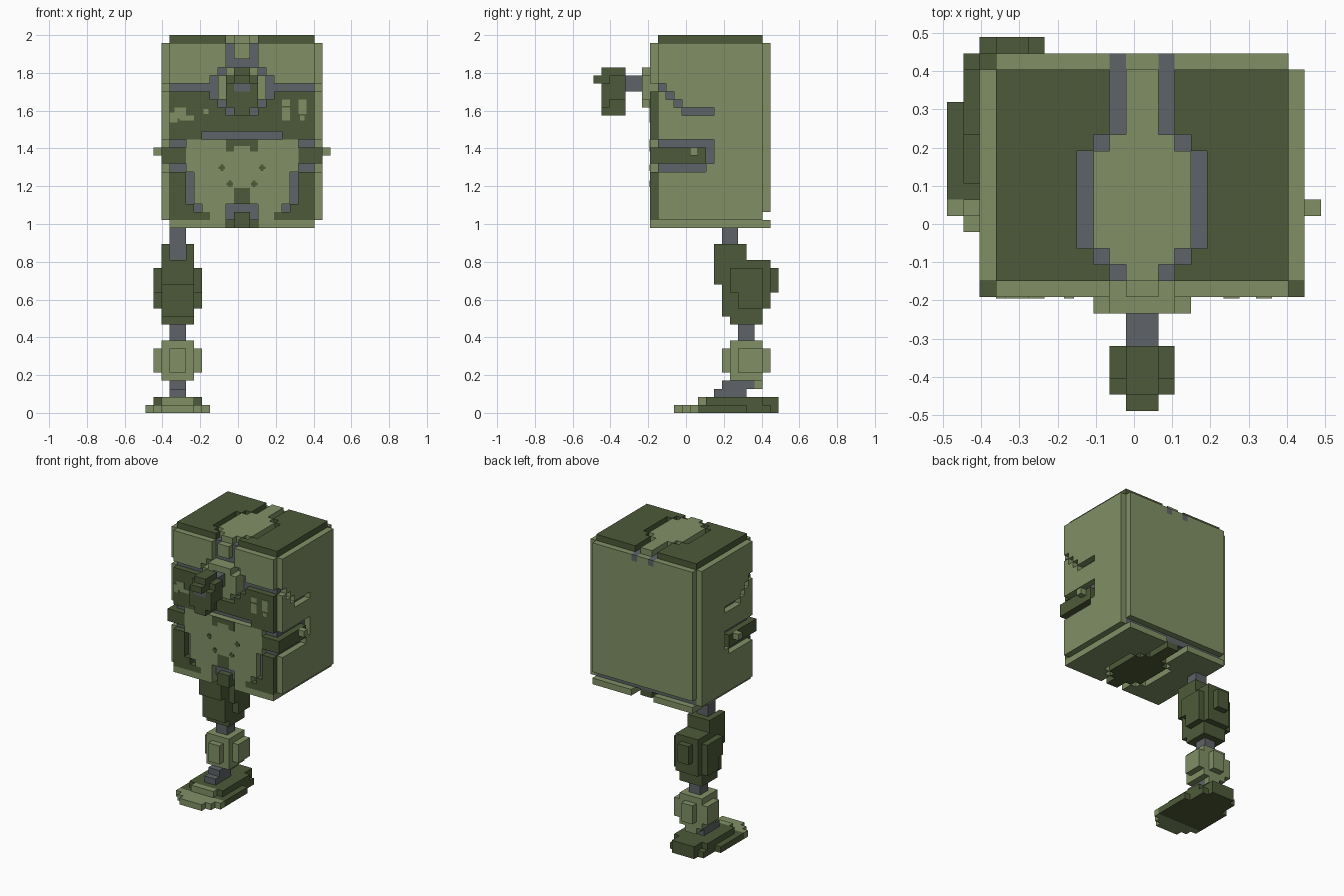
import bpy, bmesh
from mathutils import Vector

if "Cube" in bpy.data.objects:
    bpy.data.objects.remove(bpy.data.objects["Cube"])

V = 2 / 47                      # edge length of one block
MID = 24                        # x and mirrored x add up to this
COLOURS = {'light green': (0.22, 0.28, 0.13, 1),
           'dark green': (0.075, 0.102, 0.041, 1),
           'grey': (0.114, 0.125, 0.138, 1)}
L, D, G = COLOURS
mats = {}
for n, c in COLOURS.items():
    mats[n] = bpy.data.materials.new(n)
    mats[n].diffuse_color = c

grid = {}                       # block position -> (part, colour)


def box(part, col, x, y, z, mirror=False):
    """Fill (or with col None, carve) a block range; later boxes win."""
    spans = [x, (MID - x[1], MID - x[0])] if mirror else [x]
    for xs in spans:
        for i in range(*xs):
            for j in range(*y):
                for k in range(*z):
                    if col is None:
                        grid.pop((i, j, k), None)
                    else:
                        grid[i, j, k] = (part, col)


def pos(x, y, z):
    return Vector(((x - 11.5) * V, (y - 11.5) * V, z * V))


def finish(name, bm):
    me = bpy.data.meshes.new(name)
    for c in COLOURS:
        me.materials.append(mats[c])
    bm.to_mesh(me)
    bm.free()
    bpy.context.collection.objects.link(bpy.data.objects.new(name, me))


# body core, showing in the grooves, and the shell panels around it
box('body_core', G, (3, 21), (8, 21), (24, 46))
box('back_panel', L, (3, 21), (21, 22), (25, 46))
box('back_panel', G, (10, 11), (21, 22), (45, 46), True)
box('side_panel', L, (2, 3), (8, 21), (24, 46), True)

# top and bottom panels: plate, stepped groove, centre inlay
for part, z, col in (('top_panel', (46, 47), D), ('bottom_panel', (23, 24), L)):
    inlay = L if col == D else D
    box(part, col, (3, 21), (8, 21), z)
    if col == L:
        box(part, L, (3, 21), (7, 22), z)
    for x, y in (((8, 16), (10, 16)), ((9, 15), (9, 17)), ((10, 14), (7, 22))):
        box(part, None, x, y, z)
    for x, y in (((9, 15), (10, 16)), ((10, 14), (9, 17)), ((11, 13), (8, 21))):
        box(part, inlay, x, y, z)

# side grooves and wrap-round bars with pegs
for y, z in (((8, 9), 40), ((9, 10), 39), ((10, 11), 38), ((11, 15), 37)):
    box('', None, (2, 3), y, (z, z + 1), True)
box('', None, (2, 3), (8, 15), (30, 34), True)
box('side_panel', L, (2, 3), (14, 15), (30, 31), True)
box('side_bar', D, (2, 3), (7, 14), (31, 33), True)
box('side_peg', L, (1, 2), (12, 13), (32, 33), True)

# front panel
F = (7, 8)
box('front_panel', L, (3, 21), F, (24, 46))
box('', None, (3, 21), F, (40, 41))
box('front_band', D, (3, 21), F, (34, 40))
box('', None, (7, 17), F, (34, 35))
box('', None, (10, 11), F, (43, 46), True)
box('', None, (3, 5), F, (30, 34), True)
box('side_bar', D, (3, 5), F, (31, 33), True)
box('lower_corner', D, (3, 5), F, (24, 30), True)
box('lower_corner', D, (5, 6), F, (24, 26), True)
box('lower_corner', D, (6, 8), F, (24, 25), True)
box('', None, (5, 6), F, (26, 30), True)
box('', None, (6, 7), F, (25, 26), True)
box('', None, (10, 14), F, (23, 26))
box('front_latch', D, (11, 13), F, (23, 25))
box('front_panel', D, (11, 13), F, (26, 28))

# snout: grooved socket, ring, neck and block
for x, z in (((8, 16), (39, 42)), ((9, 15), (38, 43)), ((10, 14), (37, 44))):
    box('', None, x, F, z)
for x, z in (((9, 15), (39, 42)), ((10, 14), (38, 43))):
    box('snout_ring', L, x, (6, 8), z)
box('snout_neck', G, (11, 13), (4, 6), (40, 42))
box('snout', D, (10, 14), (2, 4), (39, 42))
box('snout', D, (10, 14), (1, 2), (38, 41))
box('snout', D, (11, 13), (2, 4), (37, 43))
box('snout', D, (11, 13), (1, 2), (37, 43))
box('snout', D, (11, 13), (0, 1), (41, 42))
box('snout', G, (11, 13), (1, 2), (40, 41))

# single leg
box('hip', G, (3, 5), (16, 18), (19, 23))
box('thigh', D, (2, 6), (15, 19), (16, 21))
box('thigh', D, (2, 6), (16, 22), (13, 19))
box('thigh', D, (2, 6), (16, 21), (12, 13))
box('thigh', D, (2, 6), (17, 21), (11, 12))
box('thigh', D, (3, 5), (22, 23), (15, 18))
box('thigh', D, (1, 7), (17, 21), (15, 18))
box('thigh', D, (1, 7), (18, 21), (13, 15))
box('thigh', None, (3, 5), (15, 16), (19, 21))
box('hip', G, (3, 5), (16, 17), (19, 21))
box('knee', G, (3, 5), (18, 20), (9, 11))
box('shin', L, (2, 6), (17, 21), (4, 9))
box('shin', L, (1, 7), (18, 21), (5, 8))
box('shin', L, (3, 5), (16, 22), (5, 8))
box('ankle', G, (3, 5), (16, 20), (3, 4))
box('ankle', L, (3, 5), (20, 21), (3, 4))
box('ankle', G, (3, 5), (15, 19), (2, 3))

# foot: stepped sole with light toe
for x, y0, y1 in (((0, 8), 12, 19), ((1, 7), 11, 22), ((2, 6), 10, 23)):
    box('foot', D, x, (13, y1), (0, 1))
    box('foot', L, x, (y0, 13), (0, 1))
box('foot', D, (1, 7), (14, 21), (1, 2))
box('foot', D, (2, 6), (14, 23), (1, 2))
box('foot', L, (2, 6), (13, 14), (1, 2))

# turn the blocks of each part into one outer skin
SIDES = [(a, s) for a in range(3) for s in (0, 1)]
for part in sorted({p for p, c in grid.values()}):
    bm, verts = bmesh.new(), {}
    for cell, (p, col) in grid.items():
        if p != part:
            continue
        for a, s in SIDES:
            near = list(cell)
            near[a] += 2 * s - 1
            if tuple(near) in grid:
                continue
            ring = []
            for u, w in ((0, 0), (1, 0), (1, 1), (0, 1)):
                q = list(cell)
                q[a] += s
                q[(a + 1) % 3] += u
                q[(a + 2) % 3] += w
                q = tuple(q)
                if q not in verts:
                    verts[q] = bm.verts.new(pos(*q))
                ring.append(verts[q])
            f = bm.faces.new(ring if s else ring[::-1])
            f.material_index = list(COLOURS).index(col)
    finish(part, bm)


def plates(name, col, rects):
    """Thin painted marks on the front panel: (x0, x1, z0, z1) in blocks."""
    bm = bmesh.new()
    for x0, x1, z0, z1 in rects:
        vs = bmesh.ops.create_cube(bm, size=1)['verts']
        mid = pos((x0 + x1) / 2, 7, (z0 + z1) / 2)
        for v in vs:
            v.co = mid + Vector((v.co.x * (x1 - x0) * V, v.co.y * 0.006,
                                 v.co.z * (z1 - z0) * V))
    for f in bm.faces:
        f.material_index = list(COLOURS).index(col)
    finish(name, bm)


# painted marks
dots = [(x, z) for x, z in ((9.5, 30.5), (10.5, 28.5))]
dots += [(MID - x, z) for x, z in dots]
plates('face_dots', D, [r for x, z in dots for r in
                        ((x - .4, x + .4, z - .18, z + .18), (x - .18, x + .18, z - .4, z + .4))])
plates('brow_mark', D, [(10, 14, 33.2, 34), (10, 11, 32.5, 33.2), (13, 14, 32.5, 33.2)])
plates('band_patches', L, [(3, 5, 36.6, 37.4), (3, 4, 36.1, 36.6), (4.2, 6, 36.4, 37),
                           (3.6, 5, 37.4, 38), (7.2, 7.8, 37.2, 37.8),
                           (17, 18, 36.4, 38), (17, 18, 38.2, 39),
                           (19, 20, 37.2, 39), (19.2, 19.8, 36.4, 37)])

for m in bpy.data.materials:
    if m.users and not m.is_grease_pencil:
        m.use_nodes = True
        m.node_tree.nodes["Principled BSDF"].inputs["Base Color"].default_value = m.diffuse_color
